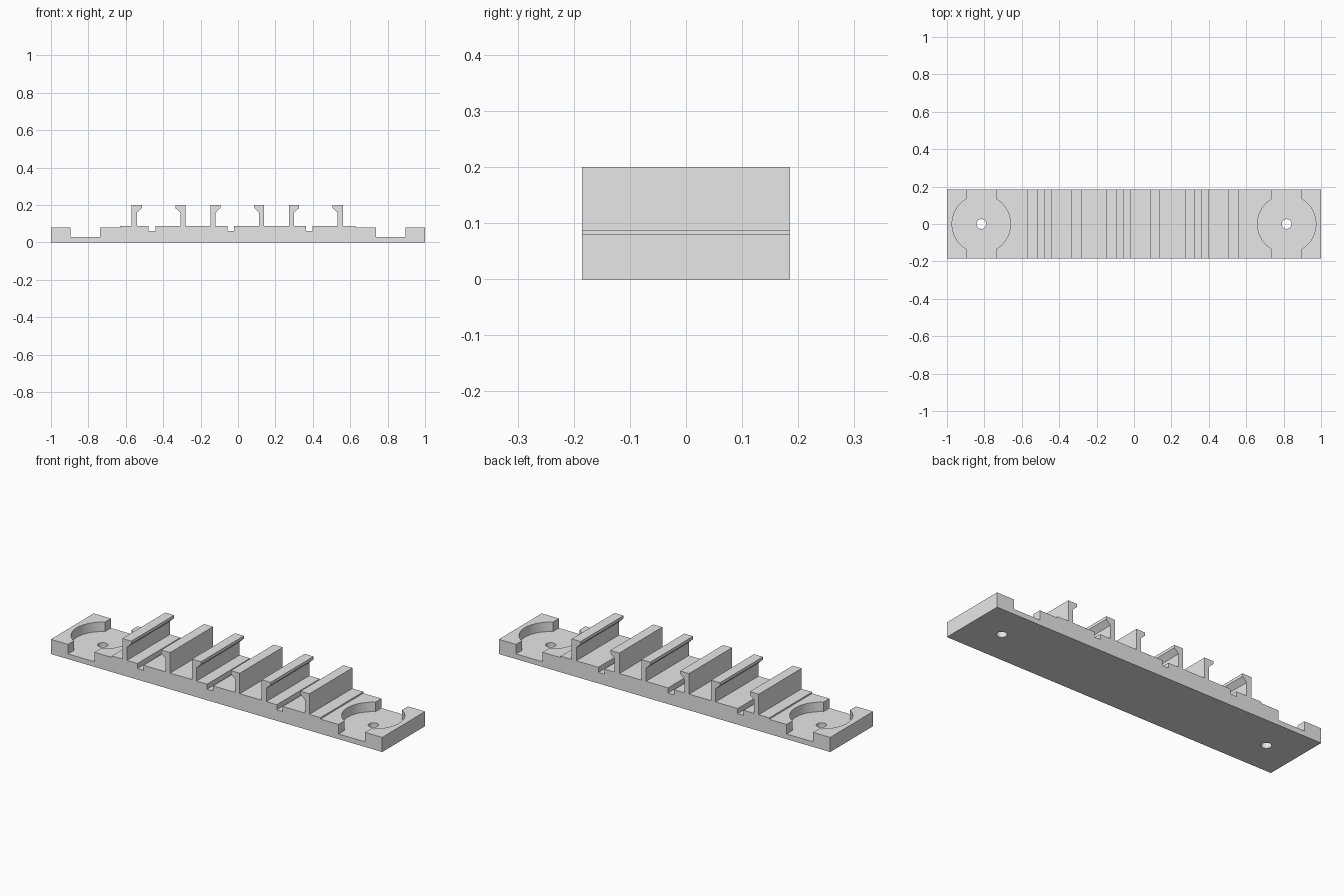
import bpy, bmesh
from math import acos, cos, pi, sin
from mathutils import Vector

if "Cube" in bpy.data.objects:
    bpy.data.objects.remove(bpy.data.objects["Cube"], do_unlink=True)

HALF_DEPTH = 0.185
END_TOP, DECK_TOP, SLOT_FLOOR, CLIP_TOP = 0.08, 0.088, 0.06, 0.2
POCKET_X, POCKET_R, CHANNEL, POCKET_FLOOR = 0.8165, 0.156, 0.08, 0.028

grey = bpy.data.materials.new("plain_grey")
grey.use_nodes = True
grey.diffuse_color = (0.8, 0.8, 0.8, 1)
grey.node_tree.nodes["Principled BSDF"].inputs["Base Color"].default_value = (0.8, 0.8, 0.8, 1)


def prism(name, outline, sweep):
    """Extrude a closed outline of 3D points along a vector."""
    bm = bmesh.new()
    face = bm.faces.new([bm.verts.new(p) for p in outline])
    new = bmesh.ops.extrude_face_region(bm, geom=[face])["geom"]
    bmesh.ops.translate(bm, vec=Vector(sweep),
                        verts=[g for g in new if isinstance(g, bmesh.types.BMVert)])
    bmesh.ops.recalc_face_normals(bm, faces=bm.faces)
    mesh = bpy.data.meshes.new(name)
    bm.to_mesh(mesh)
    bm.free()
    obj = bpy.data.objects.new(name, mesh)
    bpy.context.collection.objects.link(obj)
    mesh.materials.append(grey)
    return obj


def arc(radius, start, end, steps):
    angles = [start + (end - start) * i / steps for i in range(steps + 1)]
    return [(radius * cos(a), radius * sin(a)) for a in angles]


def cut(target, cutter):
    cutter.hide_render = True
    mod = target.modifiers.new("cut", "BOOLEAN")
    mod.operation, mod.solver, mod.object = "DIFFERENCE", "EXACT", cutter
    bpy.context.view_layer.objects.active = target
    bpy.ops.object.modifier_apply(modifier=mod.name)
    bpy.data.objects.remove(cutter, do_unlink=True)


# Hooked clip: offsets measured inward from its outer wall
clip = [(0, DECK_TOP), (0, CLIP_TOP), (0.054, CLIP_TOP), (0.054, 0.184),
        (0.028, 0.16), (0.028, DECK_TOP)]

# Rail profile: end blocks, raised deck, three clip pairs with a slot between
profile = [(-1, 0), (-1, END_TOP), (-0.632, END_TOP), (-0.632, DECK_TOP)]
for centre in (-0.4245, -0.004, 0.4165):
    profile += [(centre - 0.144 + x, z) for x, z in clip]
    left, right = centre - 0.053, centre - 0.017
    profile += [(left, DECK_TOP), (left, SLOT_FLOOR), (right, SLOT_FLOOR), (right, DECK_TOP)]
    profile += [(centre + 0.144 - x, z) for x, z in reversed(clip)]
profile += [(0.627, DECK_TOP), (0.627, END_TOP), (1, END_TOP), (1, 0)]
rail = prism("clip_rail", [(x, -HALF_DEPTH, z) for x, z in profile], (0, 2 * HALF_DEPTH, 0))

# Round pockets joined with cross channels, and screw holes
edge = acos(CHANNEL / POCKET_R)
pocket = arc(POCKET_R, -edge, edge, 24) + [(CHANNEL, 0.3), (-CHANNEL, 0.3)]
pocket += arc(POCKET_R, pi - edge, pi + edge, 24) + [(-CHANNEL, -0.3), (CHANNEL, -0.3)]
hole = arc(0.026, 0, 2 * pi, 32)[:-1]
for side in (-1, 1):
    x0 = side * POCKET_X
    cut(rail, prism("pocket_cutter", [(x0 + x, y, POCKET_FLOOR) for x, y in pocket], (0, 0, 0.2)))
    cut(rail, prism("hole_cutter", [(x0 + x, y, -0.1) for x, y in hole], (0, 0, 0.3)))

# Smooth the curved walls and keep the edges crisp
bpy.ops.object.select_all(action="DESELECT")
rail.select_set(True)
bpy.context.view_layer.objects.active = rail
bpy.ops.object.shade_smooth_by_angle()
